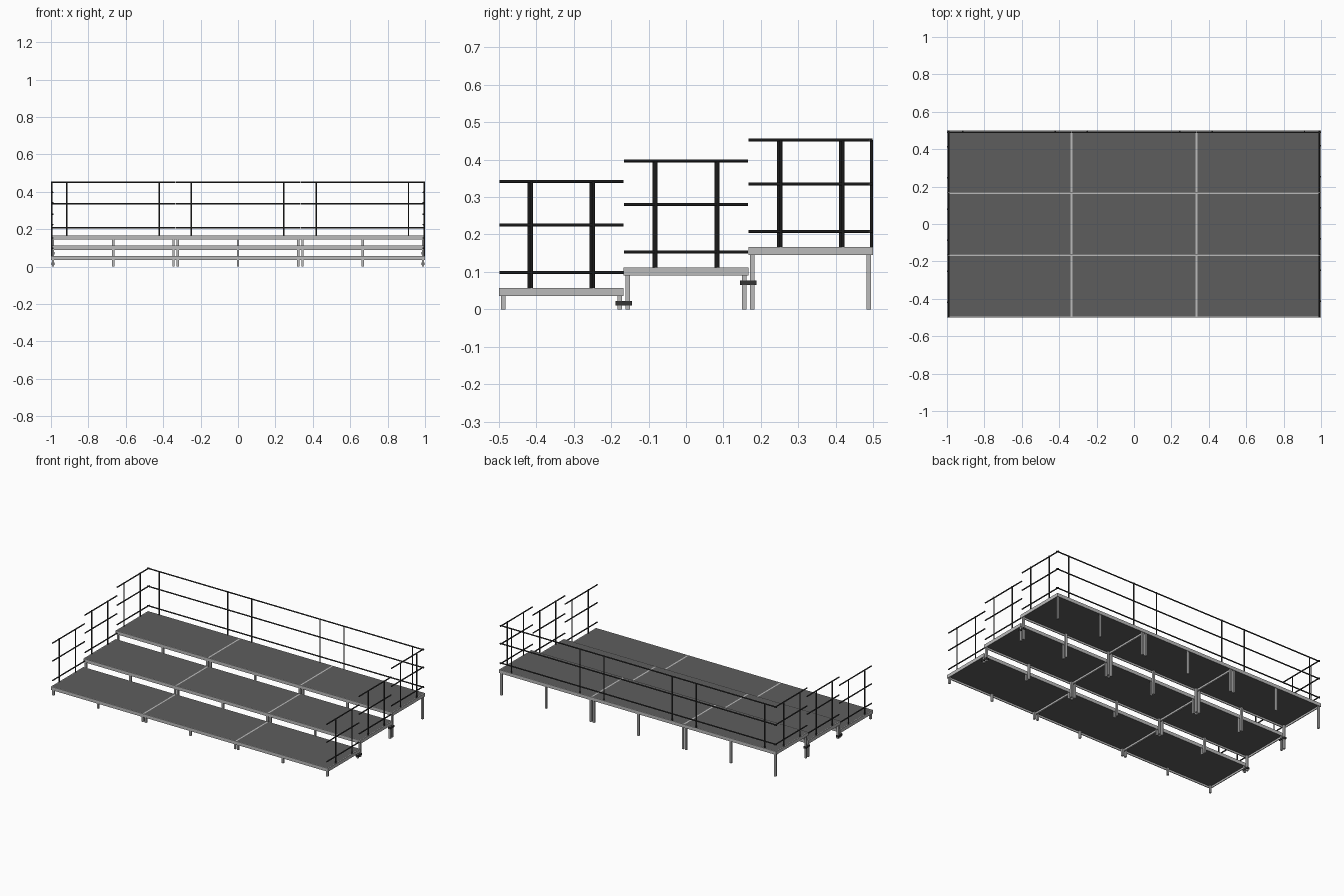
import bpy, bmesh
from mathutils import Vector, Matrix

cube = bpy.data.objects.get("Cube")
if cube:
    bpy.data.objects.remove(cube)


def material(name, value):
    m = bpy.data.materials.new(name)
    m.use_nodes = True
    colour = (value, value, value, 1)
    m.diffuse_color = colour
    m.node_tree.nodes["Principled BSDF"].inputs["Base Color"].default_value = colour
    return m


aluminium = material("light grey aluminium", 0.5)
deck_grey = material("dark grey deck", 0.11)
rail_black = material("black rail steel", 0.035)


def add_box(bm, lo, hi):
    lo, hi = Vector(lo), Vector(hi)
    size = hi - lo
    bmesh.ops.create_cube(bm, size=1, matrix=Matrix.Translation((lo + hi) / 2)
                          @ Matrix.Diagonal((*size, 1)))


def add_tube(bm, a, b, radius):
    a, b = Vector(a), Vector(b)
    turn = (b - a).to_track_quat('Z', 'Y').to_matrix().to_4x4()
    bmesh.ops.create_cone(bm, cap_ends=True, segments=10, radius1=radius, radius2=radius,
                          depth=(b - a).length, matrix=Matrix.Translation((a + b) / 2) @ turn)


def finish(bm, name, mat, smooth=False):
    mesh = bpy.data.meshes.new(name)
    bm.to_mesh(mesh)
    bm.free()
    mesh.materials.append(mat)
    obj = bpy.data.objects.new(name, mesh)
    bpy.context.collection.objects.link(obj)
    if smooth:
        bpy.ops.object.select_all(action='DESELECT')
        obj.select_set(True)
        bpy.context.view_layer.objects.active = obj
        bpy.ops.object.shade_smooth_by_angle()


W, D = 2 / 3, 1 / 3            # platform footprint
TOPS = (0.057, 0.112, 0.167)   # deck heights, front to back
FRAME, LIP, PANEL = 0.022, 0.005, 0.01
LEG, INSET = 0.012, 0.005
RADIUS = 0.004
RAILS = (0.041, 0.168, 0.285)  # rail heights above the deck


def platform(row, col):
    cx, cy, top = (col - 1) * W, (row - 1) * D, TOPS[row]
    x0, x1, y0, y1 = cx - W / 2, cx + W / 2, cy - D / 2, cy + D / 2
    label = f"row{row + 1}_bay{col + 1}"

    # Rim of four aluminium beams
    bm = bmesh.new()
    low = top - FRAME
    for y in (y0, y1 - LIP):
        add_box(bm, (x0, y, low), (x1, y + LIP, top))
    for x in (x0, x1 - LIP):
        add_box(bm, (x, y0 + LIP, low), (x + LIP, y1 - LIP, top))
    finish(bm, "frame_" + label, aluminium)

    # Deck panel
    bm = bmesh.new()
    add_box(bm, (x0 + LIP, y0 + LIP, top - PANEL), (x1 - LIP, y1 - LIP, top))
    finish(bm, "deck_" + label, deck_grey)

    # Six legs: corners and middle of the long sides
    bm = bmesh.new()
    for x in (x0 + INSET, cx - LEG / 2, x1 - INSET - LEG):
        for y in (y0 + INSET, y1 - INSET - LEG):
            add_box(bm, (x, y, 0), (x + LEG, y + LEG, top - PANEL))
    finish(bm, "legs_" + label, aluminium)


def railing(name, centre, along, outward, length, spacing, shift):
    """Three rails on the inner side of two posts."""
    centre, along, outward = Vector(centre), Vector(along), Vector(outward)
    bm = bmesh.new()
    inner = centre - outward * 0.010
    half = along * (length / 2 - 0.001)
    for h in RAILS:
        lift = Vector((0, 0, h))
        add_tube(bm, inner - half + lift, inner + half + lift, RADIUS)
    for side in (-1, 1):
        foot = centre - outward * RADIUS + along * (side * spacing / 2 + shift)
        add_tube(bm, foot, foot + Vector((0, 0, RAILS[-1])), RADIUS)
    finish(bm, name, rail_black, smooth=True)


for row in range(3):
    for col in range(3):
        platform(row, col)

# Side railings, one per step on both ends
for side, word in ((1, "left"), (-1, "right")):
    for row in range(3):
        railing(f"{word}_railing_{row + 1}", (side, (row - 1) * D, TOPS[row]),
                (0, 1, 0), (side, 0, 0), D, 0.166, side * 0.003)

# Back railings, one per bay
for col in range(3):
    railing(f"back_railing_{col + 1}", ((col - 1) * W, 0.5, TOPS[2]),
            (1, 0, 0), (0, 1, 0), W, 0.494, -0.002)

# Clamps joining the outer legs of neighbouring steps
for row in range(2):
    y = (row - 0.5) * D
    z = TOPS[row] - 0.041
    for side, word in ((1, "left"), (-1, "right")):
        x = side * (1 - INSET - LEG / 2)
        bm = bmesh.new()
        add_box(bm, (x - 0.009, y - 0.022, z - 0.006), (x + 0.009, y + 0.022, z + 0.006))
        finish(bm, f"{word}_leg_clamp_{row + 1}", rail_black)
